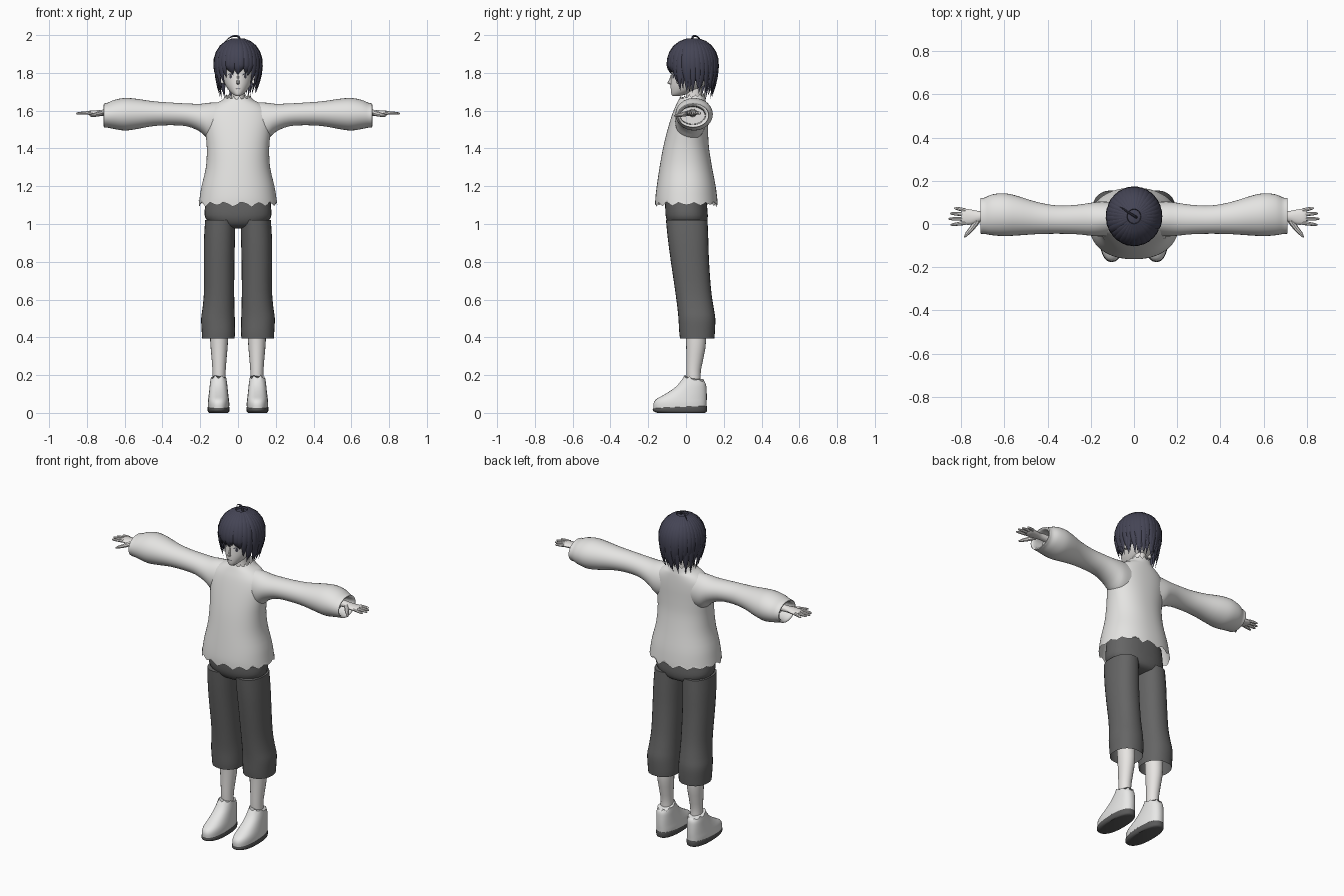
import bpy, bmesh, math, random
from mathutils import Vector as V

random.seed(4)
old = bpy.data.objects.get("Cube")
if old:
    bpy.data.objects.remove(old)


def material(name, rgb):
    m = bpy.data.materials.new(name)
    m.use_nodes = True
    m.diffuse_color = (*rgb, 1)
    m.node_tree.nodes["Principled BSDF"].inputs["Base Color"].default_value = (*rgb, 1)
    return m


CLOTH = material("pale cloth", (.78, .775, .76))
SKIN = material("pale skin", (.8, .78, .76))
GREY = material("grey cloth", (.13, .13, .13))
HAIR = material("blue black hair", (.058, .058, .09))
SHOE = material("pale shoe", (.8, .8, .79))
SOLE = material("dark sole", (.1, .1, .1))
EYE = material("dark eye", (.06, .06, .08))


def zring(z, y0, y1, w, x=0, tilt=0):
    """Level ring between two depths; tilt raises its back."""
    h = (y1 - y0) / 2
    return V((x, (y0 + y1) / 2, z)), V((w, 0, 0)), V((0, h, tilt))


def xring(x, y0, y1, z0, z1, s=1):
    """Upright ring across an arm."""
    return (V((s * x, (y0 + y1) / 2, (z0 + z1) / 2)),
            V((0, (y1 - y0) / 2, 0)), V((0, 0, (z1 - z0) / 2)))


def refine(rings, k=3):
    """Smooth interpolation between rings."""
    out = []
    for i in range(len(rings) - 1):
        a, b, c, d = (rings[min(max(i + j, 0), len(rings) - 1)] for j in (-1, 0, 1, 2))
        for step in range(k):
            t = step / k
            out.append(tuple(q + (r - p) * (t / 2) + (2 * p - 5 * q + 4 * r - e) * (t * t / 2)
                             + (3 * q - p - 3 * r + e) * (t ** 3 / 2)
                             for p, q, r, e in zip(a, b, c, d)))
    return out + [rings[-1]]


def loft(bm, rings, n=24, power=1, caps=(True, True), jag=(0, 0)):
    """Skin a row of rings; jag tears the first and last edges."""
    rows = []
    for k, (c, u, v) in enumerate(rings):
        tear = jag[0] if k == 0 else jag[1] if k == len(rings) - 1 else 0
        row = []
        for i in range(n):
            a = math.tau * i / n
            ca, sa = math.cos(a), math.sin(a)
            p = c + u * math.copysign(abs(ca) ** power, ca) + v * math.copysign(abs(sa) ** power, sa)
            p.z += tear * (random.uniform(.3, 1) if i % 4 == 2 else -random.uniform(0, .7) if i % 4 == 0 else 0)
            row.append(bm.verts.new(p))
        rows.append(row)
    for a, b in zip(rows, rows[1:]):
        for i in range(n):
            j = (i + 1) % n
            bm.faces.new((a[i], a[j], b[j], b[i]))
    for cap, row in zip(caps, (rows[0], rows[-1])):
        if cap:
            bm.faces.new(row)


def finish(name, bm, mat, angle=40):
    bmesh.ops.recalc_face_normals(bm, faces=bm.faces)
    me = bpy.data.meshes.new(name)
    bm.to_mesh(me)
    bm.free()
    ob = bpy.data.objects.new(name, me)
    me.materials.append(mat)
    bpy.context.collection.objects.link(ob)
    bpy.ops.object.select_all(action='DESELECT')
    ob.select_set(True)
    bpy.context.view_layer.objects.active = ob
    bpy.ops.object.shade_smooth_by_angle(angle=math.radians(angle))
    return ob


def part(name, rings, mat, **kw):
    bm = bmesh.new()
    loft(bm, refine(rings), **kw)
    return finish(name, bm, mat)


def tube(bm, points, radii, n=8):
    """Round tapered tube along points."""
    rings = []
    for i, p in enumerate(points):
        d = (points[min(i + 1, len(points) - 1)] - points[max(i - 1, 0)]).normalized()
        u = d.cross(V((0, .1, 1))).normalized()
        rings.append((p, u * radii[i], d.cross(u) * radii[i]))
    loft(bm, refine(rings, 2), n=n)


# Shirt body with torn hem and collar
part("shirt_body", [
    zring(1.105, -.163, .168, .208), zring(1.14, -.162, .165, .203), zring(1.2, -.155, .157, .193),
    zring(1.3, -.14, .138, .17), zring(1.4, -.122, .122, .165), zring(1.48, -.103, .117, .172),
    zring(1.55, -.083, .115, .178), zring(1.6, -.066, .112, .165), zring(1.635, -.05, .108, .125),
    zring(1.655, -.04, .104, .085), zring(1.675, -.034, .1, .066, tilt=.01)],
    CLOTH, n=60, power=.9, caps=(False, False), jag=(.026, .018))

# Trouser seat
part("trouser_seat", [
    zring(.975, -.03, .05, .05), zring(.99, -.08, .1, .12), zring(1.03, -.105, .115, .172),
    zring(1.09, -.11, .112, .175), zring(1.16, -.108, .108, .168)], GREY, n=32, power=.85)

for s, side in ((1, "left"), (-1, "right")):
    # Sleeve, turned inward at the cuff
    part(side + "_sleeve", [
        xring(.09, -.05, .1, 1.44, 1.645, s), xring(.15, -.057, .104, 1.445, 1.642, s),
        xring(.2, -.054, .098, 1.488, 1.636, s), xring(.27, -.047, .088, 1.517, 1.638, s),
        xring(.36, -.045, .086, 1.523, 1.643, s), xring(.45, -.047, .102, 1.518, 1.65, s),
        xring(.54, -.053, .13, 1.502, 1.663, s), xring(.6, -.056, .142, 1.495, 1.667, s),
        xring(.655, -.052, .137, 1.503, 1.657, s), xring(.69, -.046, .122, 1.51, 1.642, s),
        xring(.71, -.044, .12, 1.512, 1.637, s), xring(.7, -.032, .105, 1.525, 1.625, s),
        xring(.64, -.03, .1, 1.53, 1.62, s)], CLOTH, n=32, caps=(False, True))

    # Hand with spread fingers
    bm = bmesh.new()
    loft(bm, refine([
        xring(.6, .01, .06, 1.565, 1.612, s), xring(.69, .014, .058, 1.57, 1.608, s),
        xring(.72, .008, .06, 1.572, 1.605, s), xring(.755, -.003, .067, 1.573, 1.602, s),
        xring(.785, -.002, .07, 1.576, 1.6, s), xring(.798, .005, .065, 1.582, 1.596, s)]), n=14)
    for y, tip_y, length in ((.063, .075, .045), (.044, .049, .064), (.024, .024, .072), (.005, -.004, .062)):
        pts = [V((s * (.78 + f * (length + .006)), y + (tip_y - y) * f, 1.589 - .004 * f)) for f in (0, .5, .9, 1)]
        tube(bm, pts, (.0095, .0085, .006, .002))
    tube(bm, [V((s * x, y, z)) for x, y, z in
              ((.725, .015, 1.587), (.75, -.02, 1.58), (.772, -.045, 1.575), (.784, -.062, 1.573))],
         (.015, .012, .009, .003))
    finish(side + "_hand", bm, SKIN)

    # Trouser leg
    x = s * .1
    part(side + "_trouser_leg", [
        zring(.395, -.032, .15, .086, s * .104), zring(.43, -.036, .153, .088, s * .104),
        zring(.5, -.04, .155, .089, s * .106), zring(.56, -.046, .146, .084, s * .103),
        zring(.65, -.058, .133, .08, s * .1), zring(.8, -.08, .122, .081, s * .1),
        zring(.92, -.096, .118, .082, s * .098), zring(1.02, -.106, .114, .08, s * .094)],
        GREY, n=28, power=.9, caps=(False, True))

    # Lower leg
    part(side + "_leg", [
        zring(.08, .01, .085, .036, x), zring(.2, .003, .077, .034, x), zring(.28, .002, .09, .039, x),
        zring(.38, .0, .106, .047, x), zring(.55, -.01, .1, .05, x)], SKIN, n=20)

    # Shoe upper, sole and torn ankle trim
    x = s * .103
    part(side + "_shoe", [
        zring(.022, -.172, .108, .056, x), zring(.05, -.172, .109, .057, x), zring(.072, -.158, .11, .055, x),
        zring(.095, -.118, .11, .052, x), zring(.12, -.078, .109, .049, x), zring(.15, -.042, .106, .046, x),
        zring(.178, -.012, .098, .042, x, -.012)], SHOE, n=32, power=.85, jag=(0, .012))
    part(side + "_sole", [
        zring(0, -.15, .1, .05, x), zring(.008, -.172, .11, .057, x), zring(.026, -.176, .111, .059, x, .006),
        zring(.031, -.17, .108, .057, x, .006)], SOLE, n=32, power=.85)

# Neck and head
part("neck", [zring(1.6, -.02, .1, .055), zring(1.65, .0, .085, .037), zring(1.75, -.005, .085, .037)], SKIN)
FACE = [
    zring(1.678, -.07, -.035, .012), zring(1.686, -.077, .0, .026), zring(1.705, -.08, .05, .046),
    zring(1.735, -.081, .1, .066), zring(1.77, -.079, .135, .079), zring(1.81, -.077, .148, .086),
    zring(1.86, -.078, .15, .09), zring(1.91, -.06, .135, .078), zring(1.945, -.02, .1, .045)]
part("head", FACE, SKIN, n=32)

# Nose and ears
bm = bmesh.new()
loft(bm, [zring(1.738, -.082, -.07, .006), zring(1.746, -.1, -.07, .008),
          zring(1.765, -.089, -.07, .006), zring(1.79, -.08, -.07, .004)], n=8)
for s in (1, -1):
    loft(bm, [zring(z, .02, .02 + d, .012, s * .086) for z, d in ((1.745, .015), (1.77, .035), (1.8, .04), (1.81, .02))], n=10)
finish("nose_and_ears", bm, SKIN)


def face_plate(bm, outline):
    """Thin patch lying just in front of the face."""
    verts = []
    for x, z in outline:
        c, u, v = min(refine(FACE, 8), key=lambda r: abs(r[0].z - z))
        y = c.y - v.y * math.sqrt(max(0, 1 - (x / u.x) ** 2)) - .003
        verts.append(bm.verts.new((x, y, z)))
    bm.faces.new(verts)


# Lash lines, irises and mouth
bm = bmesh.new()
for s in (1, -1):
    lash = ((.018, 1.785), (.03, 1.796), (.045, 1.797), (.06, 1.784), (.045, 1.791), (.03, 1.79))
    face_plate(bm, [(s * x, z) for x, z in lash])
    face_plate(bm, [(s * .039 + .007 * math.cos(a), 1.781 + .011 * math.sin(a))
                    for a in (math.tau * i / 10 for i in range(10))])
face_plate(bm, ((-.013, 1.717), (.013, 1.717), (.008, 1.7145), (-.008, 1.7145)))
finish("eyes_and_mouth", bm, EYE)

# Hair cap over the crown and back of the head
CENTRE, RADII = V((0, .035, 1.848)), V((.114, .122, .127))
bm = bmesh.new()
bmesh.ops.create_uvsphere(bm, u_segments=32, v_segments=20, radius=1)
for v in bm.verts:
    v.co = V((v.co.x * RADII.x, v.co.y * RADII.y, v.co.z * RADII.z)) + CENTRE
front = [v for v in bm.verts if v.co.y < .0 and v.co.z < 1.83 or v.co.z < 1.75]
bmesh.ops.delete(bm, geom=front, context='VERTS')
finish("hair_cap", bm, HAIR)


def lock(bm, angle, tip_z, width, lift=.004, sway=0, start=15):
    """Flat lock from the crown that follows the head and then hangs to a point."""
    out = V((math.sin(angle), -math.cos(angle), 0))
    side = V((math.cos(angle), math.sin(angle), 0))
    rings = []
    steps = 9
    arc_end = 92
    z_end = CENTRE.z + RADII.z * math.cos(math.radians(arc_end))
    for i in range(steps):
        t = i / (steps - 1)
        if t < .6 or tip_z > z_end:
            limit = arc_end if tip_z <= z_end else math.degrees(math.acos((tip_z - CENTRE.z) / RADII.z))
            a = math.radians(start + (limit - start) * (min(t / .6, 1) if tip_z <= z_end else t))
            p = CENTRE + V((out.x * RADII.x * math.sin(a), out.y * RADII.y * math.sin(a), RADII.z * math.cos(a)))
            normal = out * math.sin(a) + V((0, 0, math.cos(a)))
        else:
            f = (t - .6) / .4
            a = math.radians(arc_end)
            p = CENTRE + V((out.x * RADII.x, out.y * RADII.y, 0)) * (1 - .2 * f * f)
            p.z = z_end + (tip_z - z_end) * f
            normal = out
        p += normal * lift + side * sway * t * t
        w = width * min(1, .35 + 2.2 * t) * (1 if t < .6 else max(.04, 1 - ((t - .6) / .4) ** 1.6))
        rings.append((p, side * w, normal * min(.011, w * .4)))
    loft(bm, rings, n=8)


# Back and side locks, in two layers
bm = bmesh.new()
for layer in range(2):
    for i in range(23):
        a = math.radians(64 + 232 * (i + .5 * layer) / 22.5)
        back = -math.cos(a)
        tip = 1.685 - .012 * back + random.uniform(-.02, .03) + layer * .03
        lock(bm, a, tip, .021, .004 + layer * .005, random.uniform(-.015, .015))
finish("back_hair", bm, HAIR, 50)

# Fringe and long locks beside the face
bm = bmesh.new()
for deg, tip, sway in ((-62, 1.7, .012), (-50, 1.735, .01), (-38, 1.775, .0), (-26, 1.8, .008),
                       (-14, 1.79, -.004), (-3, 1.785, .006), (9, 1.8, -.008), (21, 1.795, .004),
                       (33, 1.785, -.004), (46, 1.74, -.008), (58, 1.705, -.01)):
    lock(bm, math.radians(deg), tip, .021, .008, sway)
for deg in range(-60, 61, 12):
    lock(bm, math.radians(deg), 1.815, .022, .003)
finish("fringe", bm, HAIR, 50)

# Stray curl on the crown
bm = bmesh.new()
tube(bm, [V(p) for p in ((.012, .03, 1.965), (.005, .035, 1.99), (-.02, .05, 1.996), (-.05, .07, 1.983), (-.065, .08, 1.97))],
     (.006, .006, .005, .003, .001))
finish("crown_curl", bm, HAIR)
